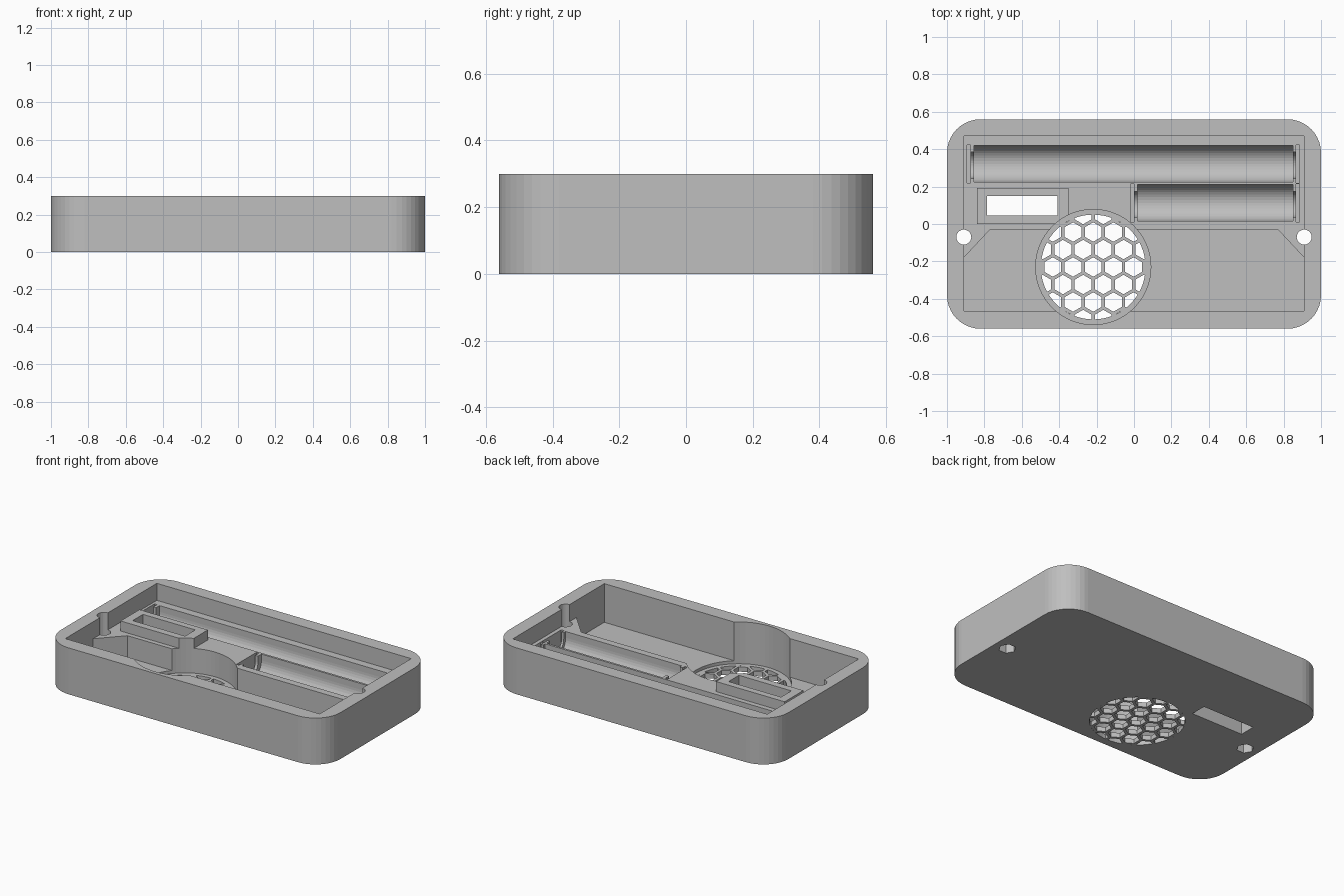
import bpy, bmesh, math
from mathutils import Matrix

if "Cube" in bpy.data.objects:
    bpy.data.objects.remove(bpy.data.objects["Cube"])

FLOOR, SPEAKER_Z, DECK, TOP = 0.05, 0.03, 0.19, 0.30

grey = bpy.data.materials.new("light grey plastic")
grey.diffuse_color = (0.52, 0.52, 0.52, 1)
grey.use_nodes = True
grey.node_tree.nodes["Principled BSDF"].inputs["Base Color"].default_value = grey.diffuse_color


def finish(name, bm):
    bmesh.ops.recalc_face_normals(bm, faces=bm.faces[:])
    me = bpy.data.meshes.new(name)
    bm.to_mesh(me)
    bm.free()
    ob = bpy.data.objects.new(name, me)
    bpy.context.collection.objects.link(ob)
    me.materials.append(grey)
    return ob


def add_prism(bm, pts, z0, z1):
    lo = [bm.verts.new((x, y, z0)) for x, y in pts]
    hi = [bm.verts.new((x, y, z1)) for x, y in pts]
    n = len(pts)
    bm.faces.new(lo[::-1])
    bm.faces.new(hi)
    for i in range(n):
        j = (i + 1) % n
        bm.faces.new((lo[i], lo[j], hi[j], hi[i]))


def prism(name, pts, z0, z1):
    bm = bmesh.new()
    add_prism(bm, pts, z0, z1)
    return finish(name, bm)


def box(name, x0, x1, y0, y1, z0, z1):
    return prism(name, [(x0, y0), (x1, y0), (x1, y1), (x0, y1)], z0, z1)


def ngon(cx, cy, r, n, turn=0.0):
    return [(cx + r * math.cos(turn + 2 * math.pi * i / n),
             cy + r * math.sin(turn + 2 * math.pi * i / n)) for i in range(n)]


def trough(name, x0, x1, y, z, r):
    # U-shaped channel along x, open upwards
    steps = 20
    prof = [(y + r * math.cos(math.pi + math.pi * i / steps),
             z + r * math.sin(math.pi + math.pi * i / steps)) for i in range(steps + 1)]
    prof += [(y + r, TOP + 0.1), (y - r, TOP + 0.1)]
    bm = bmesh.new()
    add_prism(bm, prof, x0, x1)
    # profile (y, z, x) -> (x, y, z)
    bm.transform(Matrix(((0, 0, 1, 0), (1, 0, 0, 0), (0, 1, 0, 0), (0, 0, 0, 1))))
    return finish(name, bm)


def boolean(ob, tool, op='DIFFERENCE'):
    m = ob.modifiers.new("cut", 'BOOLEAN')
    m.operation, m.object, m.solver = op, tool, 'EXACT'
    bpy.context.view_layer.objects.active = ob
    bpy.ops.object.modifier_apply(modifier=m.name)
    bpy.data.objects.remove(tool)


# Outer block with rounded corners
R = 0.18
outline = []
for k, (sx, sy) in enumerate([(1, 1), (-1, 1), (-1, -1), (1, -1)]):
    for i in range(11):
        a = math.pi / 2 * (k + i / 10)
        outline.append((sx * (1 - R) + R * math.cos(a), sy * (0.56 - R) + R * math.sin(a)))
case = prism("case_shell", outline, 0, TOP)

# Upper cavity down to the deck, deep front bay with chamfered corners
boolean(case, box("cavity", -0.91, 0.91, -0.465, 0.47, DECK, 0.5))
boolean(case, prism("front_bay", [(-0.91, -0.465), (0.91, -0.465), (0.91, -0.18),
                                  (0.77, -0.03), (-0.77, -0.03), (-0.91, -0.18)], FLOOR, 0.5))

# Raised switch housing with a slot through the bottom
boolean(case, box("switch_housing", -0.84, -0.35, 0.0, 0.192, DECK - 0.05, 0.255), 'UNION')
boolean(case, box("switch_slot", -0.785, -0.41, 0.045, 0.15, -0.1, 0.5))

# Round speaker pocket
CX, CY = -0.218, -0.23
boolean(case, prism("speaker_pocket", ngon(CX, CY, 0.308, 64), SPEAKER_Z, 0.5))

# Battery troughs with narrow necks and contact slots at each end
for x0, x1, y in [(-0.855, 0.85, 0.322), (0.02, 0.85, 0.113)]:
    boolean(case, trough("battery_trough", x0, x1, y, 0.15, 0.0975))
    boolean(case, trough("contact_neck", x0 - 0.025, x1 + 0.02, y - 0.008, 0.15, 0.07))
    for sx0, sx1 in [(x0 - 0.038, x0 - 0.02), (x1 + 0.015, x1 + 0.035)]:
        boolean(case, box("contact_slot", sx0, sx1, y - 0.102, y + 0.1, 0.045, 0.5))

# Screw holes, hexagonal nut recess below
for s in (-1, 1):
    boolean(case, prism("screw_hole", ngon(s * 0.91, -0.07, 0.04, 24), -0.1, 0.5))
    boolean(case, prism("nut_recess", ngon(s * 0.91, -0.07, 0.052, 6), -0.1, 0.06))

# Honeycomb speaker grille, clipped to a circle
P = 0.108
bm = bmesh.new()
for row in range(-4, 5):
    for col in range(-4, 5):
        x = (col + 0.5 * (row % 2)) * P
        y = row * P * 0.866
        if math.hypot(x, y) < 0.33:
            add_prism(bm, ngon(CX + x, CY + y, (P - 0.018) / math.sqrt(3), 6, math.pi / 6), -0.05, 0.1)
holes = finish("grille_holes", bm)
boolean(holes, prism("grille_disc", ngon(CX, CY, 0.28, 64), -0.04, 0.09), 'INTERSECT')
boolean(case, holes)
